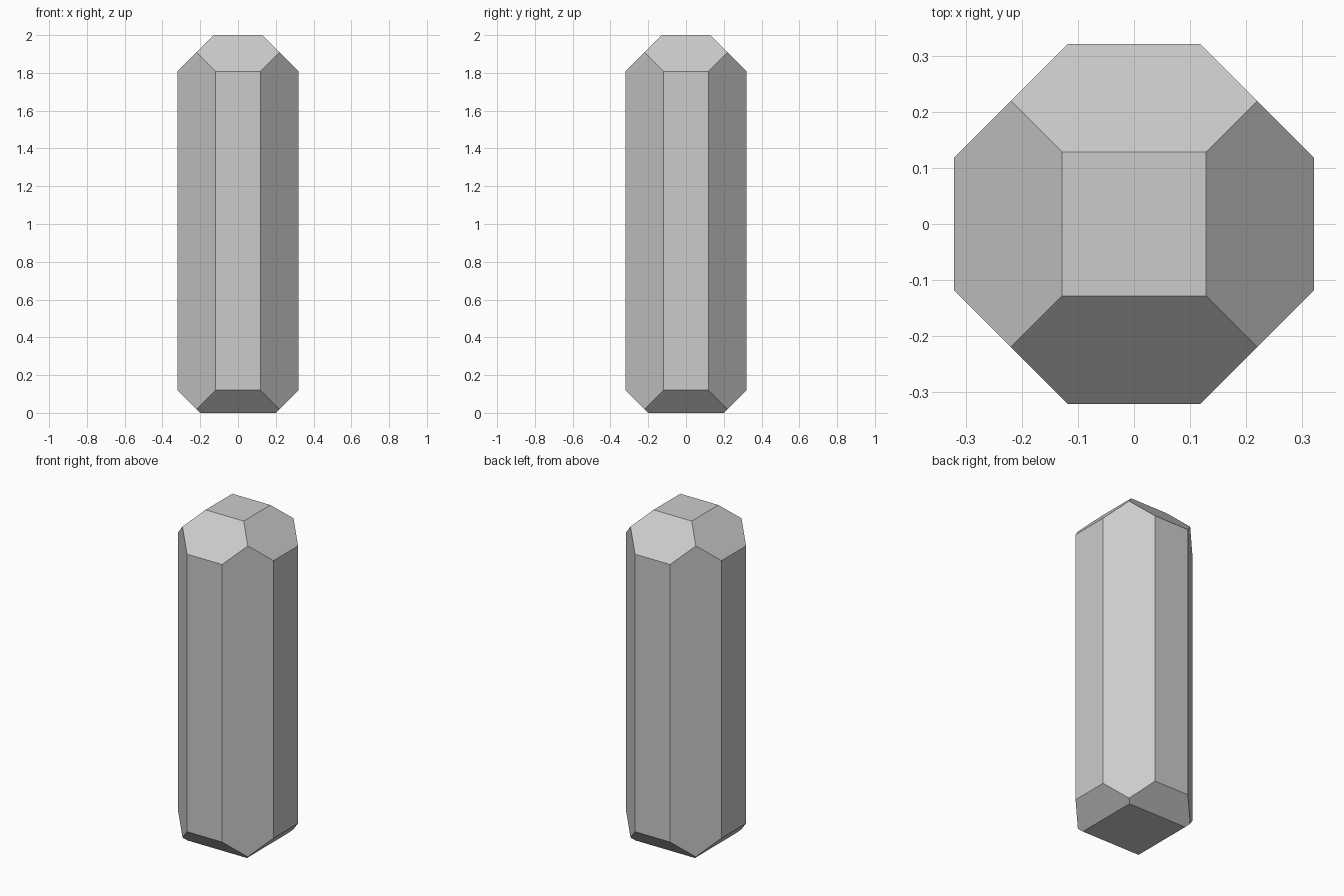
import bpy
import bmesh
from mathutils import Matrix, Vector

if "Cube" in bpy.data.objects:
    bpy.data.objects.remove(bpy.data.objects["Cube"])

HALF, HEIGHT = 0.321, 2.0


def cut(bm, point, normal):
    """Slice off everything beyond a plane and cap the opening."""
    geom = bm.verts[:] + bm.edges[:] + bm.faces[:]
    res = bmesh.ops.bisect_plane(bm, geom=geom, dist=1e-5, plane_co=point,
                                 plane_no=normal, clear_outer=True)
    rim = [e for e in res["geom_cut"] if isinstance(e, bmesh.types.BMEdge)]
    bmesh.ops.holes_fill(bm, edges=rim, sides=0)


# Square column standing on the ground
bm = bmesh.new()
bmesh.ops.create_cube(bm, size=1)
bmesh.ops.scale(bm, vec=(2 * HALF, 2 * HALF, HEIGHT), verts=bm.verts)
bmesh.ops.translate(bm, vec=(0, 0, HEIGHT / 2), verts=bm.verts)

for i in range(4):
    turn = Matrix.Rotation(i * 1.5707963268, 3, 'Z')
    # Vertical corner facet, top bevel and smaller bottom bevel
    for point, normal in (((0.22, 0.219, 0), (1, 1, 0)),
                          ((0.128, 0, HEIGHT), (1, 0, 1)),
                          ((0.2, 0, 0), (1, 0, -1))):
        cut(bm, turn @ Vector(point), turn @ Vector(normal).normalized())

bmesh.ops.recalc_face_normals(bm, faces=bm.faces)
mesh = bpy.data.meshes.new("crystal_column")
bm.to_mesh(mesh)
bm.free()
bpy.context.collection.objects.link(bpy.data.objects.new("crystal_column", mesh))
